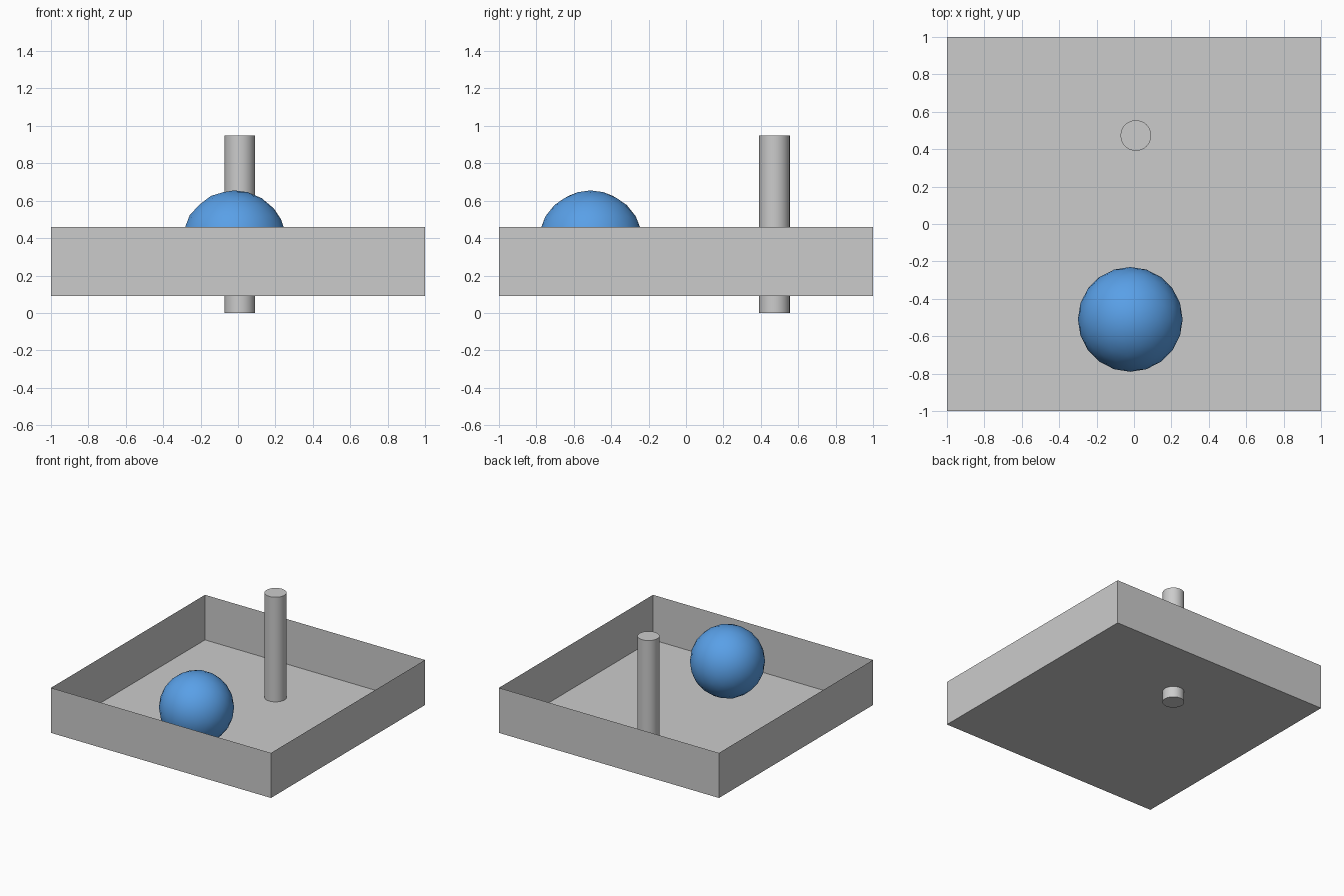
import bpy, bmesh

if "Cube" in bpy.data.objects:
    bpy.data.objects.remove(bpy.data.objects["Cube"])

# Open tray: a box of single-sided sheets without its lid
bm = bmesh.new()
bmesh.ops.create_cube(bm, size=1)
for v in bm.verts:
    v.co = (v.co.x * 2, v.co.y * 2, 0.275 + v.co.z * 0.37)
bm.normal_update()
lid = [f for f in bm.faces if f.normal.z > 0.9]
bmesh.ops.delete(bm, geom=lid, context='FACES_ONLY')
mesh = bpy.data.meshes.new("tray")
bm.to_mesh(mesh)
bm.free()
tray = bpy.data.objects.new("tray", mesh)
bpy.context.collection.objects.link(tray)

# Post running through the tray floor
bpy.ops.mesh.primitive_cylinder_add(vertices=32, radius=0.082, depth=0.95,
                                    location=(0.01, 0.473, 0.475))
post = bpy.context.object
post.name = "post"
bpy.ops.object.shade_smooth_by_angle()

# Ball resting on the tray floor
bpy.ops.mesh.primitive_ico_sphere_add(subdivisions=3, radius=0.28,
                                      location=(-0.02, -0.51, 0.375))
ball = bpy.context.object
ball.name = "ball"
bpy.ops.object.shade_smooth()
blue = bpy.data.materials.new("blue")
blue.diffuse_color = (0.1, 0.35, 0.8, 1)
blue.use_nodes = True
blue.node_tree.nodes["Principled BSDF"].inputs["Base Color"].default_value = blue.diffuse_color
ball.data.materials.append(blue)
